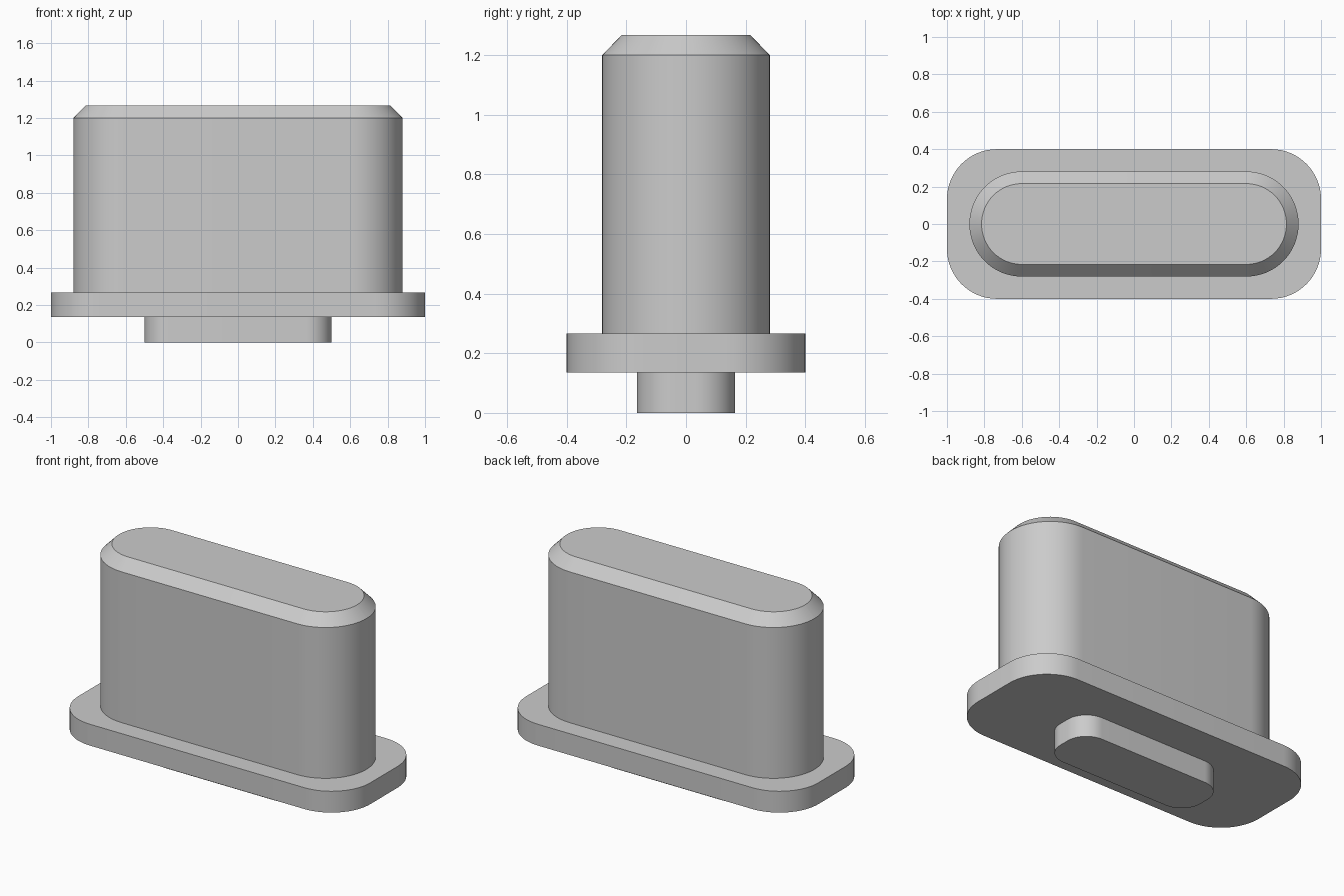
import bpy
import bmesh
from math import cos, sin, pi, radians

cube = bpy.data.objects.get("Cube")
if cube:
    bpy.data.objects.remove(cube, do_unlink=True)

grey = bpy.data.materials.new("plain grey")
grey.use_nodes = True
colour = (0.6, 0.6, 0.6, 1)
grey.diffuse_color = colour
grey.node_tree.nodes["Principled BSDF"].inputs["Base Color"].default_value = colour


def outline(half_x, half_y, radius, steps=16):
    """Rounded rectangle, counter-clockwise, as (x, y) points."""
    points = []
    for corner, (sx, sy) in enumerate([(1, 1), (-1, 1), (-1, -1), (1, -1)]):
        for i in range(steps + 1):
            a = (corner + i / steps) * pi / 2
            points.append((sx * (half_x - radius) + radius * cos(a),
                           sy * (half_y - radius) + radius * sin(a)))
    return points


def rounded_block(name, layers):
    """Solid lofted through layers of (z, half_x, half_y, radius)."""
    bm = bmesh.new()
    rings = [[bm.verts.new((x, y, z)) for x, y in outline(hx, hy, r)]
             for z, hx, hy, r in layers]
    for low, high in zip(rings, rings[1:]):
        for i in range(len(low)):
            j = (i + 1) % len(low)
            bm.faces.new((low[i], low[j], high[j], high[i]))
    bm.faces.new(rings[0][::-1])
    bm.faces.new(rings[-1])
    bmesh.ops.remove_doubles(bm, verts=bm.verts, dist=1e-5)
    bmesh.ops.recalc_face_normals(bm, faces=bm.faces)
    mesh = bpy.data.meshes.new(name)
    bm.to_mesh(mesh)
    bm.free()
    mesh.materials.append(grey)
    obj = bpy.data.objects.new(name, mesh)
    bpy.context.collection.objects.link(obj)
    bpy.ops.object.select_all(action="DESELECT")
    obj.select_set(True)
    bpy.context.view_layer.objects.active = obj
    bpy.ops.object.shade_smooth_by_angle(angle=radians(30))


# Small foot under the flange
rounded_block("foot", [(0, 0.5, 0.165, 0.133), (0.15, 0.5, 0.165, 0.133)])

# Wide flange
rounded_block("flange", [(0.135, 1, 0.4, 0.267), (0.267, 1, 0.4, 0.267)])

# Tall plug body with a chamfered top
rounded_block("plug_body", [(0.25, 0.88, 0.281, 0.28),
                            (1.2, 0.88, 0.281, 0.28),
                            (1.267, 0.815, 0.216, 0.215)])
